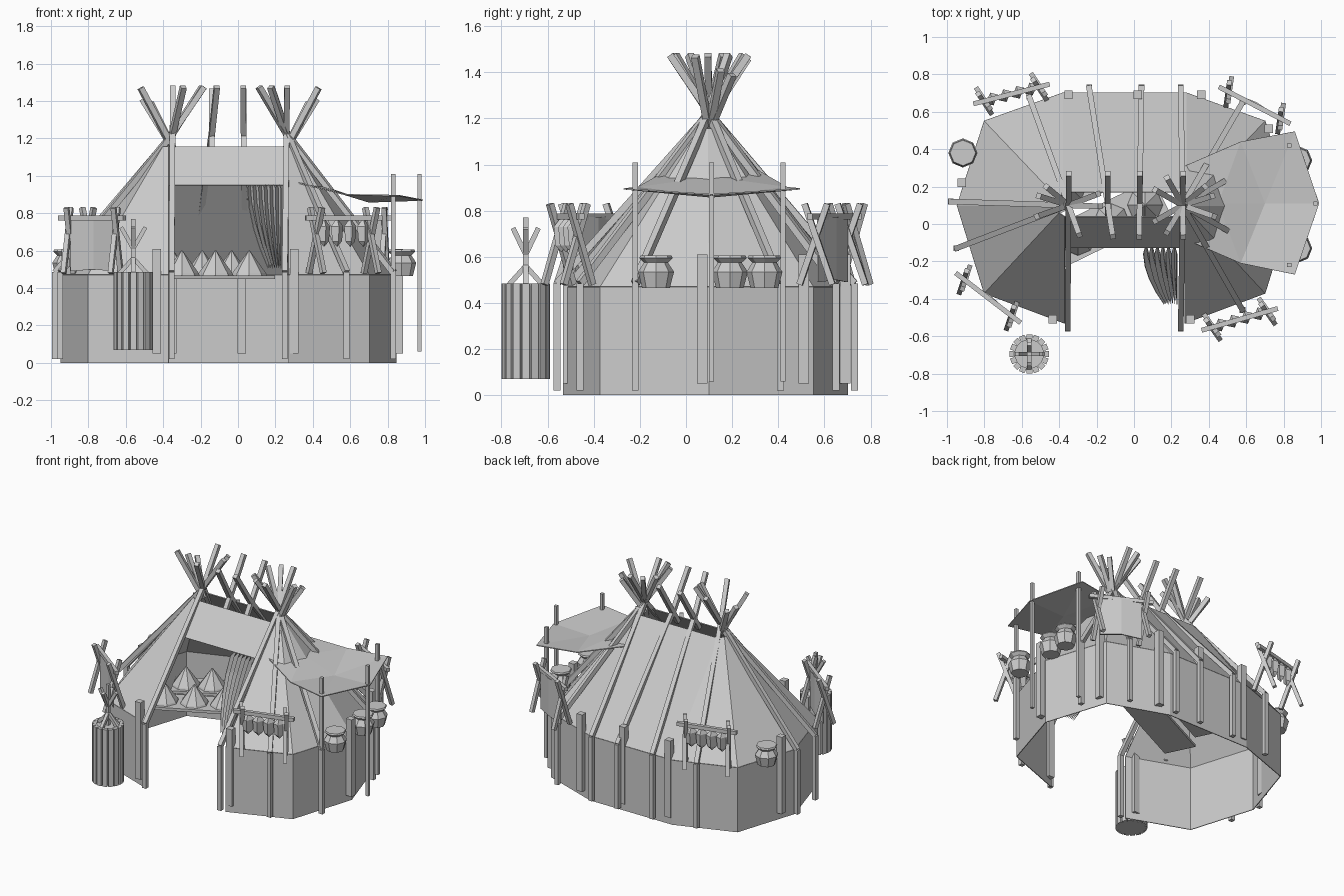
import bpy, bmesh, math
from mathutils import Vector, Matrix

if "Cube" in bpy.data.objects:
    bpy.data.objects.remove(bpy.data.objects["Cube"])

def mesh(name, verts, faces, thick=0):
    me = bpy.data.meshes.new(name)
    me.from_pydata([tuple(v) for v in verts], [], faces)
    bm = bmesh.new(); bm.from_mesh(me)
    bmesh.ops.recalc_face_normals(bm, faces=bm.faces)
    bm.to_mesh(me); bm.free()
    ob = bpy.data.objects.new(name, me)
    bpy.context.collection.objects.link(ob)
    if thick:
        m = ob.modifiers.new("thickness", 'SOLIDIFY')
        m.thickness, m.offset = thick, 0
    return ob

def beams(name, segs, w=0.03):
    """Square poles, one for each start/end pair, joined in one object."""
    vs, fs = [], []
    for a, b in segs:
        a, b = Vector(a), Vector(b)
        d = (b - a).normalized()
        ref = Vector((0, 0, 1)) if math.hypot(d.x, d.y) > 0.15 else Vector((0, 1, 0))
        s = d.cross(ref).normalized() * w / 2
        t = d.cross(s).normalized() * w / 2
        n = len(vs)
        vs += [p + o for p in (a, b) for o in (s + t, t - s, -s - t, s - t)]
        fs += [[n + i for i in f] for f in ((0, 1, 2, 3), (7, 6, 5, 4), (0, 4, 5, 1),
               (1, 5, 6, 2), (2, 6, 7, 3), (3, 7, 4, 0))]
    return mesh(name, vs, fs)

def lathe(name, prof, loc, n=8):
    """Closed faceted solid turned around z from (radius, z) points."""
    vs = [(loc[0] + r * math.cos(2 * math.pi * i / n), loc[1] + r * math.sin(2 * math.pi * i / n), z)
          for r, z in prof for i in range(n)]
    fs = [(k * n + i, k * n + (i + 1) % n, (k + 1) * n + (i + 1) % n, (k + 1) * n + i)
          for k in range(len(prof) - 1) for i in range(n)]
    fs += [list(range(n))[::-1], [(len(prof) - 1) * n + i for i in range(n)]]
    return mesh(name, vs, fs)

def box(name, size, loc, rot=0):
    ob = mesh(name, [(x * size[0] / 2, y * size[1] / 2, z * size[2] / 2)
              for z in (-1, 1) for x, y in ((-1, -1), (1, -1), (1, 1), (-1, 1))],
              [(0, 1, 2, 3), (4, 5, 6, 7), (0, 1, 5, 4), (1, 2, 6, 5), (2, 3, 7, 6), (3, 0, 4, 7)])
    ob.location = loc
    ob.rotation_euler.z = rot
    return ob

# Footprint and smoke hole rim, left half then mirrored to the right
EAVE, TOP = 0.47, 1.155
left = [(-.37, -.53), (-.8, -.37), (-.945, .1), (-.8, .55), (-.38, .7)]
rim = [(-.37, .04), (-.4, .06), (-.41, .095), (-.4, .13), (-.38, .17)]
flip = lambda pts: [(-.1 - x, y) for x, y in reversed(pts)]
foot, top = left + flip(left), rim + flip(rim)
n = len(foot)
strip = [(i, i + 1, n + i + 1, n + i) for i in range(n - 1)]

# Wall and roof cover, open at the doorway
mesh("wall", [(x, y, 0) for x, y in foot] + [(x, y, EAVE) for x, y in foot], strip, 0.006)
mesh("roof", [(x, y, EAVE) for x, y in foot] + [(x, y, TOP) for x, y in top], strip, 0.006)
mesh("door_flap", [(-.37, .04, TOP), (.27, .04, TOP), (.27, -.125, .95), (-.37, -.125, .95)],
     [(0, 1, 2, 3)], 0.006)

# Pleated door curtain bunched at the right jamb
vs, fs, cols = [], [], 13
for j in range(5):
    t = j / 4
    for i in range(cols):
        u = i / (cols - 1)
        x0 = .05 + .11 * t ** 1.8
        fold = .03 if i % 2 else -.03
        vs.append((x0 + (.23 - x0) * u, -.13 - .27 * t + fold, .95 - .43 * t + fold * .5))
for j in range(4):
    for i in range(cols - 1):
        a = j * cols + i
        fs.append((a, a + 1, a + cols + 1, a + cols))
mesh("door_curtain", vs, fs, 0.004)

# Roof poles: crossing at the peak, bent over the eave and down the wall
def pole(apex, eave):
    a, e = Vector((*apex, 1.225)), Vector((*eave, EAVE + .015))
    h = Vector((a.x - e.x, a.y - e.y, 0))
    end = a + h.normalized() * min(.17, h.length * .28) + Vector((0, 0, .25))
    return [(end, a), (a, e), (e, (eave[0], eave[1], .02))]

L, R = (-.35, .1), (.26, .1)
segs = []
for e in ((-.355, -.56), (-.98, .12), (-.95, -.13), (-.56, .68)):
    segs += pole(L, e)
for e in ((.25, -.56), (.58, -.46), (.83, -.22), (.8, .41), (.58, .65), (.25, .73)):
    segs += pole(R, e)
segs += pole((-.14, .1), (-.24, .73)) + pole((.03, .1), (.04, .73))
for x in (-.14, .03):
    segs.append(((x, .05, 1.12), (x, .27, 1.46)))
# Loose pole tips leaning outward at both peaks
for tx, ty, tz in ((-.17, -.06, 1.47), (-.16, .05, 1.41), (-.12, .1, 1.39)):
    for (px, py), m in ((L, 1), (R, -1)):
        segs.append(((px, py, 1.15), (px + tx * m, py + ty, tz)))
beams("roof_poles", segs)

# Short stakes poking up at the eave
stakes = [(-.435, -.51), (.3, -.51), (-.92, .22), (.86, .07), (-.35, .69), (.02, .69), (.36, .69), (.72, .51)]
beams("eave_stakes", [((x, y, .05), (x, y, .61)) for x, y in stakes], 0.045)

# Two long display shelves set at an angle, each with a row of cone-shaped goods
rot = math.radians(26)
for sx, sy, length in ((-.21, -.03, .8), (-.27, .24, .7)):
    box("display_shelf", (length, .22, .02), (sx, sy, .458), rot)
    for i in range(4):
        p = Matrix.Rotation(rot, 3, 'Z') @ Vector((length * (i - 1.5) * .25, 0, 0))
        lathe("goods_cone", [(.095, .468), (.09, .48), (.004, .6)], (p.x + sx, p.y + sy), 8)

# Side canopy, sagging cloth on three posts
cv = [(.27, .31, .975), (.57, .44, .90), (.86, .495, .895), (.99, .11, .87), (.86, -.27, .895),
      (.57, -.21, .90), (.27, -.08, .975), (.45, .11, .945), (.7, .11, .86)]
mesh("canopy", cv, [(0, 1, 7), (1, 8, 7), (1, 2, 8), (2, 3, 8), (3, 4, 8), (4, 5, 8), (5, 7, 8),
                    (5, 6, 7), (6, 0, 7)], 0.006)
beams("canopy_posts", [((x, y, .06), (x, y, 1.01)) for x, y in ((.97, .11), (.83, .42), (.83, -.22))], 0.022)

# Hanging jars
for p in ((.875, -.13), (.875, .19), (.875, .34), (-.915, .38)):
    lathe("jar", [(.06, .465), (.078, .535), (.052, .575), (.073, .595), (.068, .605)], p)

# Drying racks with crossed ends, carrying a hide or a row of strips
def rack(a, b, hide):
    a, b = Vector((*a, 0)), Vector((*b, 0))
    d = (b - a).normalized()
    s = Vector((-d.y, d.x, 0))
    up = lambda p, z: p + Vector((0, 0, z))
    span = b - a
    segs = [(up(a - d * .03, .775), up(b + d * .03, .775))]
    for k in (.08, .92):
        p = a + span * k
        for q in (-1, 1):
            segs.append((up(p + s * .07 * q - d * .02 * q, .48), up(p - s * .045 * q + d * .02 * q, .83)))
    beams("rack_frame", segs, 0.026)
    if hide:
        p, q = a + span * .12, b - span * .12
        m, o = (p + q) / 2, s * .015
        mesh("rack_hide", [up(p, .78), up(m + o, .77), up(q, .78), up(q, .49), up(m + o, .5), up(p, .49)],
             [(0, 1, 4, 5), (1, 2, 3, 4)], 0.008)
    else:
        for i in range(4):
            c = a + span * (.2 + .2 * i)
            ring = [c + d * .038 + s * .015, c + s * .035, c - d * .038 - s * .015, c - s * .035]
            mesh("rack_strip", [up(c, .775)] + [up(r, .73) for r in ring] +
                 [up(c + (r - c) * .8, .65) for r in ring] + [up(c, .62)],
                 [f for k in range(4) for f in ((0, 1 + k, 1 + (k + 1) % 4),
                  (1 + k, 5 + k, 5 + (k + 1) % 4, 1 + (k + 1) % 4), (5 + k, 9, 5 + (k + 1) % 4))])

rack((-.83, .65), (-.48, .74), False)
rack((.39, -.56), (.74, -.46), False)
rack((.48, .72), (.81, .55), True)
rack((-.93, -.28), (-.63, -.51), True)

# Slatted barrel with bundled sticks
bx, by, slats = -.56, -.695, 16
lathe("barrel_core", [(.088, .07), (.088, .475)], (bx, by), slats)
for i in range(slats):
    t = 2 * math.pi * i / slats
    box("barrel_slat", (.03, .032, .415), (bx + .09 * math.cos(t), by + .09 * math.sin(t), .2775), t)
sticks = [((bx, by, .4), (bx, by, .77))]
for dx, dy in ((1, 0), (-1, 0), (0, 1), (0, -1)):
    sticks.append(((bx, by, .61), (bx + .065 * dx, by + .055 * dy, .725)))
    sticks.append(((bx + .09 * dx, by + .09 * dy, .46), (bx, by, .56)))
beams("barrel_sticks", sticks, 0.022)
